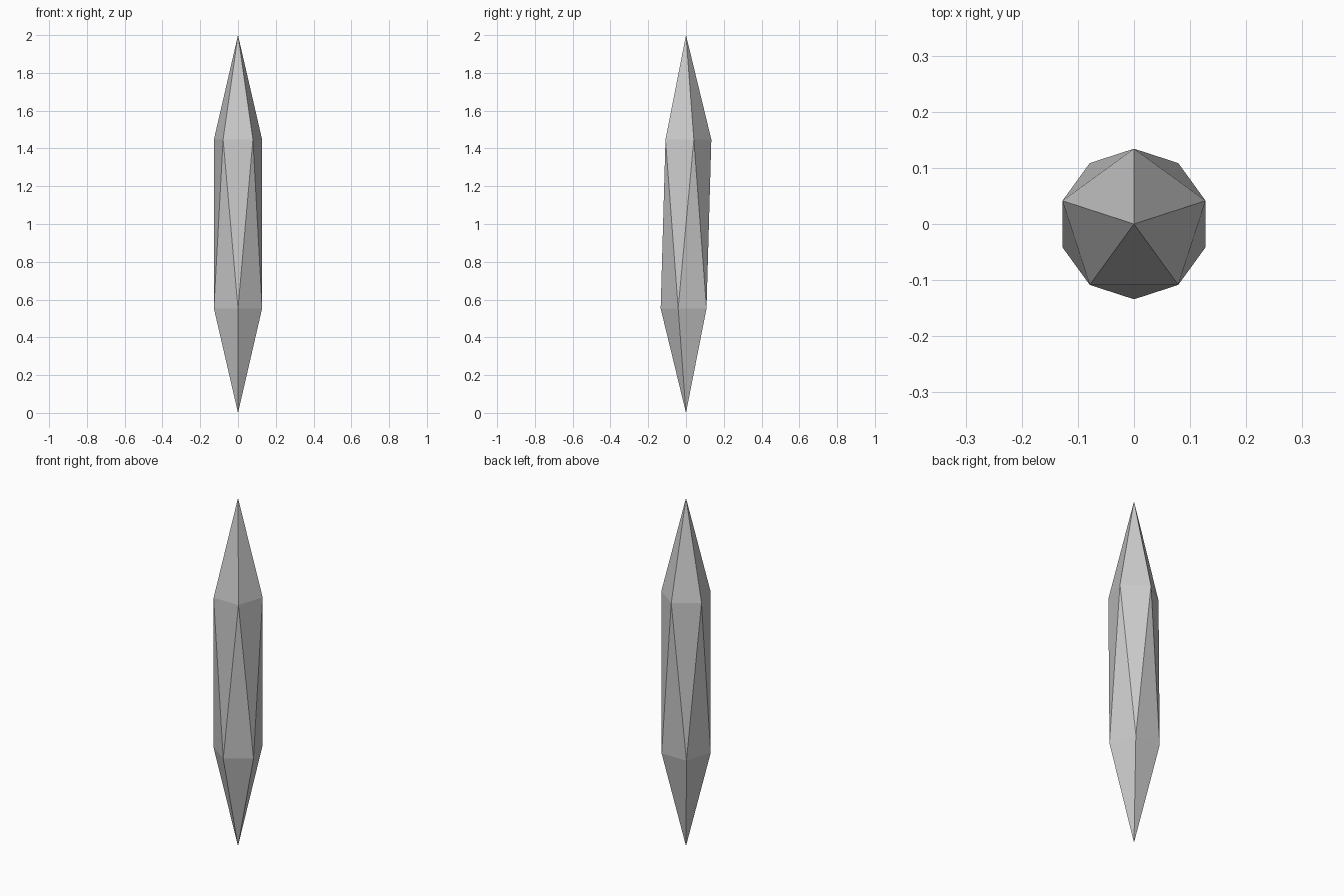
import bpy, math

if "Cube" in bpy.data.objects:
    bpy.data.objects.remove(bpy.data.objects["Cube"])

# Crystal shard: a 20-sided icosahedron stretched tall and thin
bpy.ops.mesh.primitive_ico_sphere_add(subdivisions=1, radius=1, location=(0, 0, 1))
shard = bpy.context.object
shard.name = "crystal_shard"
shard.scale = (0.15, 0.15, 1)
shard.rotation_euler.z = math.radians(90)  # upper ring points to the back
bpy.ops.object.transform_apply(location=False, rotation=True, scale=True)
bpy.ops.object.shade_flat()
